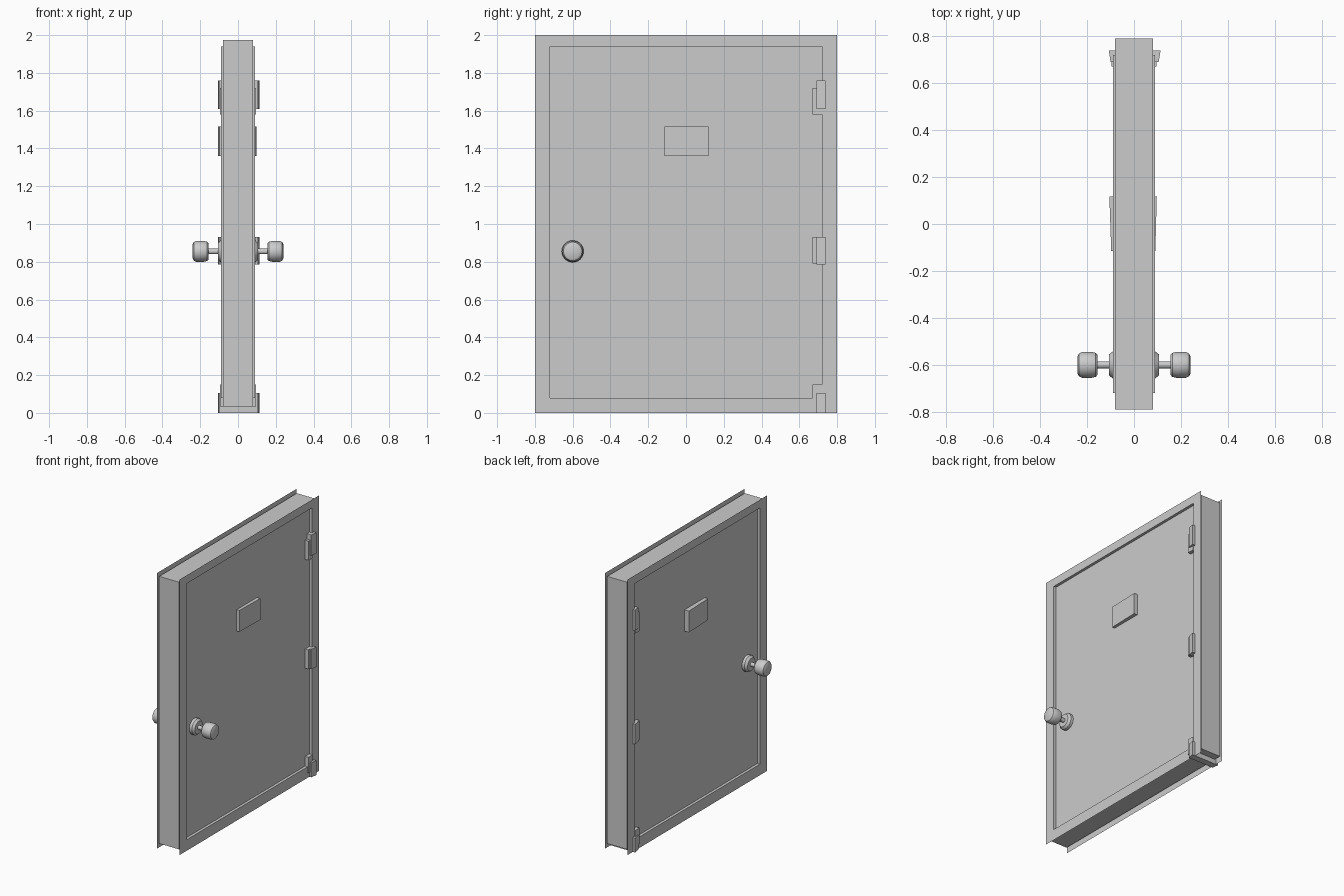
import bpy, bmesh, math

if "Cube" in bpy.data.objects:
    bpy.data.objects.remove(bpy.data.objects["Cube"])


def mesh_object(name, verts, faces):
    me = bpy.data.meshes.new(name)
    me.from_pydata(verts, [], faces)
    bm = bmesh.new()
    bm.from_mesh(me)
    bmesh.ops.recalc_face_normals(bm, faces=bm.faces)
    bm.to_mesh(me)
    bm.free()
    ob = bpy.data.objects.new(name, me)
    bpy.context.collection.objects.link(ob)
    return ob


def prism(name, outline, z0, z1):
    """Vertical prism from an (x, y) outline."""
    n = len(outline)
    verts = [(x, y, z) for z in (z0, z1) for x, y in outline]
    faces = [tuple(range(n)), tuple(range(n, 2 * n))]
    faces += [(i, (i + 1) % n, n + (i + 1) % n, n + i) for i in range(n)]
    return mesh_object(name, verts, faces)


def box(name, x, y0, y1, z0, z1):
    return prism(name, [(-x, y0), (x, y0), (x, y1), (-x, y1)], z0, z1)


def strips(name, rings, closed=False):
    """Faces bridging rectangular rings given as (x, y0, y1, z0, z1)."""
    verts, faces = [], []
    for x, y0, y1, z0, z1 in rings:
        verts += [(x, y0, z0), (x, y1, z0), (x, y1, z1), (x, y0, z1)]
    n = len(rings)
    for r in range(n if closed else n - 1):
        a, b = 4 * r, 4 * ((r + 1) % n)
        faces += [(a + i, a + (i + 1) % 4, b + (i + 1) % 4, b + i) for i in range(4)]
    return mesh_object(name, verts, faces)


opening = (-0.72, 0.72, 0.08, 1.94)
outer = (-0.8, 0.8, 0.0, 2.0)
core = (-0.79, 0.79, 0.035, 1.975)

# Frame core and the door leaf inside it
strips("frame_core", [(-0.08, *core), (0.08, *core), (0.08, *opening), (-0.08, *opening)], True)
box("door_leaf", 0.07, *opening)

# Thin face flanges with the return into the opening
for side, s in (("left", -1), ("right", 1)):
    strips("frame_flange_" + side,
           [(s * 0.09, *outer), (s * 0.09, *opening), (s * 0.07, *opening)])

# Sign plate, slightly tapered
prism("sign_plate", [(-0.097, -0.115), (0.091, -0.115), (0.097, 0.118), (-0.105, 0.118)], 1.36, 1.515)

# Hinges: a leaf on the door and a wedge shaped leaf on the frame
for i, (lz0, lz1, fz0, fz1) in enumerate([(0.035, 0.15, 0.0, 0.105),
                                          (0.79, 0.93, 0.785, 0.93),
                                          (1.58, 1.72, 1.61, 1.76)]):
    box("hinge_door_leaf_%d" % i, 0.096, 0.67, 0.72, lz0, lz1)
    prism("hinge_frame_leaf_%d" % i,
          [(-0.1, 0.69), (0.105, 0.69), (0.113, 0.738), (-0.107, 0.738)], fz0, fz1)

# Turned knobs with rosette and stem: (distance along x, radius)
profile = [(0.07, 0.058), (0.09, 0.058), (0.106, 0.045), (0.106, 0.015), (0.155, 0.015),
           (0.155, 0.042), (0.163, 0.051), (0.18, 0.055), (0.222, 0.055),
           (0.234, 0.049), (0.24, 0.037)]
SEG = 32
for side, s in (("left", -1), ("right", 1)):
    verts, faces = [], []
    for x, r in profile:
        for k in range(SEG):
            a = 2 * math.pi * k / SEG
            verts.append((s * x, -0.6 + r * math.cos(a), 0.855 + r * math.sin(a)))
    for j in range(len(profile) - 1):
        for k in range(SEG):
            k2 = (k + 1) % SEG
            faces.append((j * SEG + k, j * SEG + k2, (j + 1) * SEG + k2, (j + 1) * SEG + k))
    faces += [tuple(range(SEG)), tuple(range(len(verts) - SEG, len(verts)))]
    knob = mesh_object("knob_" + side, verts, faces)
    bpy.ops.object.select_all(action='DESELECT')
    knob.select_set(True)
    bpy.context.view_layer.objects.active = knob
    bpy.ops.object.shade_smooth_by_angle(angle=math.radians(35))
